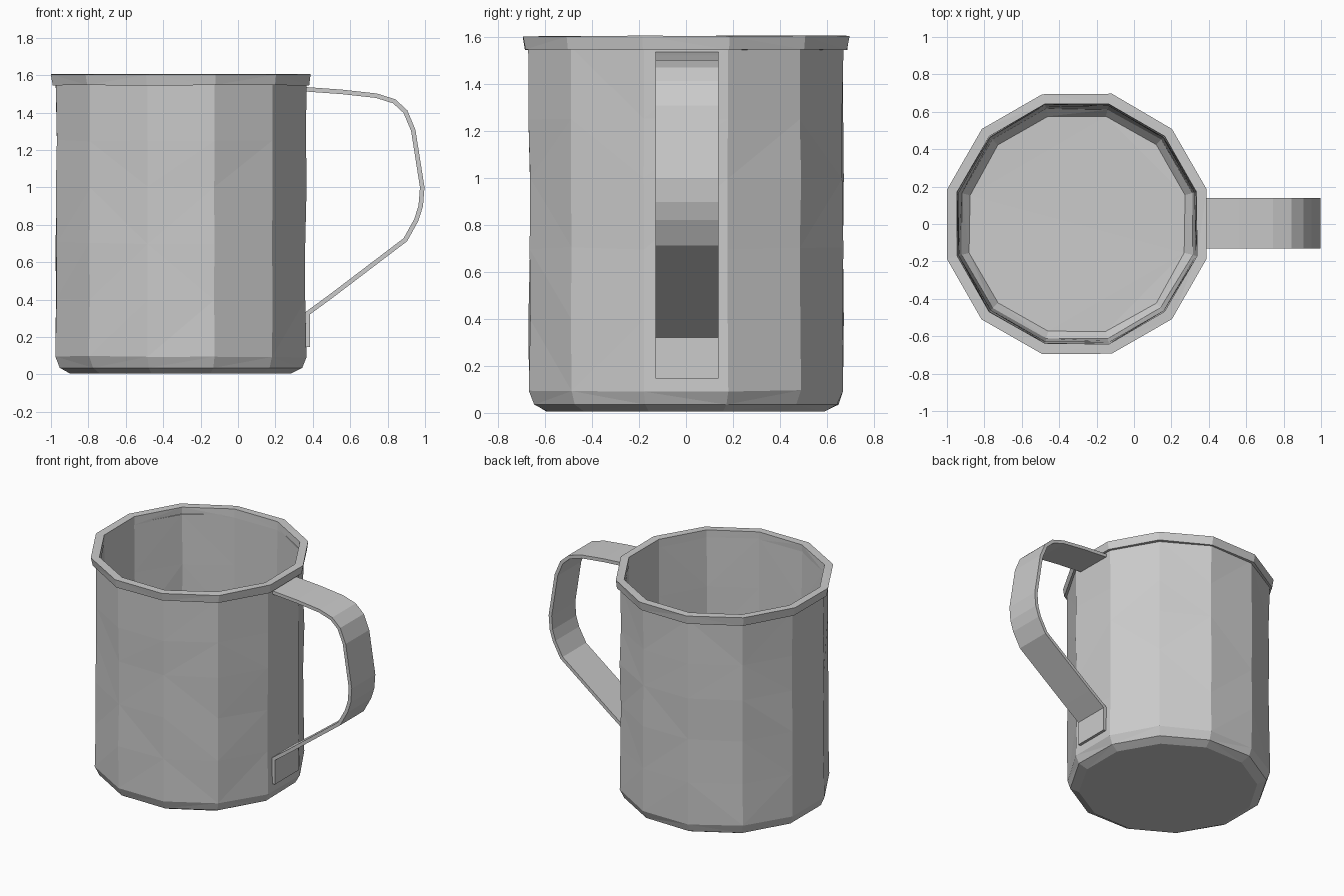
import bpy, bmesh, math, random
from mathutils import Vector

random.seed(4)
SIDES = 12
CENTRE_X = -0.305

cube = bpy.data.objects.get("Cube")
if cube:
    bpy.data.objects.remove(cube, do_unlink=True)

grey = bpy.data.materials.new("metal_grey")
grey.use_nodes = True
colour = (0.6, 0.6, 0.6, 1)
grey.diffuse_color = colour
grey.node_tree.nodes["Principled BSDF"].inputs["Base Color"].default_value = colour


def finish(bm, name):
    bmesh.ops.recalc_face_normals(bm, faces=bm.faces)
    mesh = bpy.data.meshes.new(name)
    bm.to_mesh(mesh)
    bm.free()
    mesh.materials.append(grey)
    obj = bpy.data.objects.new(name, mesh)
    bpy.context.collection.objects.link(obj)
    return obj


def lathe(name, profile, closed=False, wobble=0.0):
    """Turn (apothem, z) points into a twelve-sided shell, capped if open."""
    bm = bmesh.new()
    rings = []
    for apothem, z in profile:
        radius = apothem / math.cos(math.pi / SIDES)
        ring = []
        for i in range(SIDES):
            a = (i + 0.5) * math.tau / SIDES
            # Small hand-beaten unevenness
            r = radius + random.uniform(-wobble, wobble)
            dz = random.uniform(-wobble, wobble) if z > 0.05 else 0
            ring.append(bm.verts.new((CENTRE_X + r * math.cos(a), r * math.sin(a), z + dz)))
        rings.append(ring)
    pairs = list(zip(rings, rings[1:]))
    if closed:
        pairs.append((rings[-1], rings[0]))
    else:
        bm.faces.new(rings[0])
        bm.faces.new(rings[-1])
    for low, high in pairs:
        for i in range(SIDES):
            j = (i + 1) % SIDES
            bm.faces.new((low[i], low[j], high[j], high[i]))
    if wobble:
        bmesh.ops.triangulate(bm, faces=bm.faces)
    return finish(bm, name)


# Cup: bevelled base, outer wall, inner wall and floor
outer = [(0.59, 0.005), (0.645, 0.035), (0.668, 0.095), (0.667, 0.4),
         (0.666, 0.7), (0.667, 1.0), (0.666, 1.25), (0.667, 1.56)]
inner = [(0.638, 1.56), (0.635, 1.2), (0.632, 0.8), (0.628, 0.4),
         (0.615, 0.11), (0.575, 0.06)]
lathe("cup", outer + inner, wobble=0.005)

# Rim band
lathe("rim", [(0.685, 1.545), (0.695, 1.604), (0.64, 1.604), (0.64, 1.545)],
      closed=True, wobble=0.002)

# Handle: a bent flat strip
path = [(0.35, 1.525), (0.56, 1.51), (0.74, 1.49), (0.835, 1.46), (0.895, 1.405),
        (0.937, 1.305), (0.985, 1.0), (0.977, 0.9), (0.953, 0.825), (0.895, 0.72),
        (0.5, 0.42), (0.373, 0.327), (0.373, 0.147)]
bm = bmesh.new()
edges = [[bm.verts.new((x, y, z)) for y in (-0.13, 0.138)] for x, z in path]
for a, b in zip(edges, edges[1:]):
    bm.faces.new((a[0], a[1], b[1], b[0]))
handle = finish(bm, "handle")
thick = handle.modifiers.new("thickness", "SOLIDIFY")
thick.thickness = 0.024
thick.offset = 0
thick.use_even_offset = True
